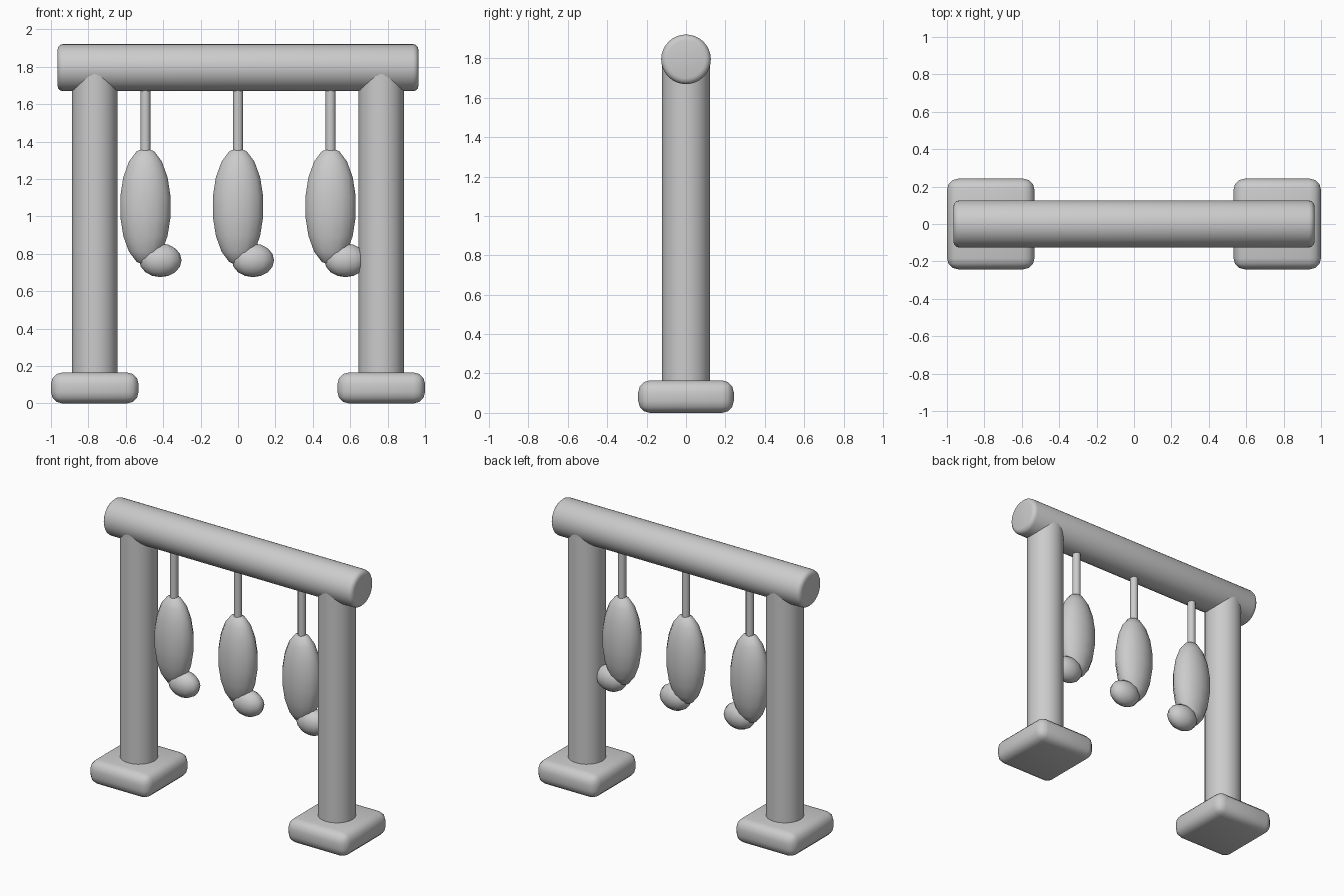
import bpy, math

if "Cube" in bpy.data.objects:
    bpy.data.objects.remove(bpy.data.objects["Cube"])

grey = bpy.data.materials.new("plain grey")
grey.diffuse_color = (0.6, 0.6, 0.6, 1)
grey.use_nodes = True
grey.node_tree.nodes["Principled BSDF"].inputs["Base Color"].default_value = grey.diffuse_color


def finish(ob, name, bevel=0, segments=3, angle=40):
    """Name, colour, optionally round the edges, and smooth a part."""
    ob.name = name
    ob.data.materials.append(grey)
    bpy.ops.object.transform_apply(location=False, rotation=True, scale=True)
    if bevel:
        mod = ob.modifiers.new("rounded edges", 'BEVEL')
        mod.width, mod.segments, mod.limit_method = bevel, segments, 'ANGLE'
        mod.angle_limit = math.radians(50)
        bpy.ops.object.modifier_apply(modifier=mod.name)
    bpy.ops.object.shade_smooth_by_angle(angle=math.radians(angle))
    return ob


def cylinder(name, r, length, loc, sides, rot=(0, 0, 0), bevel=0):
    bpy.ops.mesh.primitive_cylinder_add(vertices=sides, radius=r, depth=length,
                                        location=loc, rotation=rot)
    return finish(bpy.context.object, name, bevel)


def ellipsoid(name, radii, loc, sides, rings):
    bpy.ops.mesh.primitive_uv_sphere_add(segments=sides, ring_count=rings,
                                         radius=1, location=loc)
    bpy.context.object.scale = radii
    return finish(bpy.context.object, name, angle=60)


def block(name, size, loc, bevel):
    bpy.ops.mesh.primitive_cube_add(size=1, location=loc)
    bpy.context.object.scale = size
    return finish(bpy.context.object, name, bevel, 3)


# Crossbeam lying along x
cylinder("crossbeam", 0.126, 1.93, (0, 0, 1.795), 32,
         (0, math.pi / 2, 0), bevel=0.03)

# Posts standing on rounded feet
for side, label in ((-1, "left"), (1, "right")):
    x = side * 0.766
    cylinder(label + "_post", 0.121, 1.72, (x, 0, 0.90), 24)
    block(label + "_foot", (0.468, 0.485, 0.165), (x, 0, 0.0825), 0.06)

# Three hanging pieces: rope, long body, small head
for i in range(3):
    x = (i - 1) * 0.495
    cylinder(f"rope_{i + 1}", 0.027, 0.40, (x, 0, 1.52), 12)
    ellipsoid(f"hanging_body_{i + 1}", (0.14, 0.10, 0.315), (x, 0, 1.052), 14, 9)
    ellipsoid(f"hanging_head_{i + 1}", (0.113, 0.075, 0.09),
              (x + 0.08, 0, 0.765), 12, 8)
